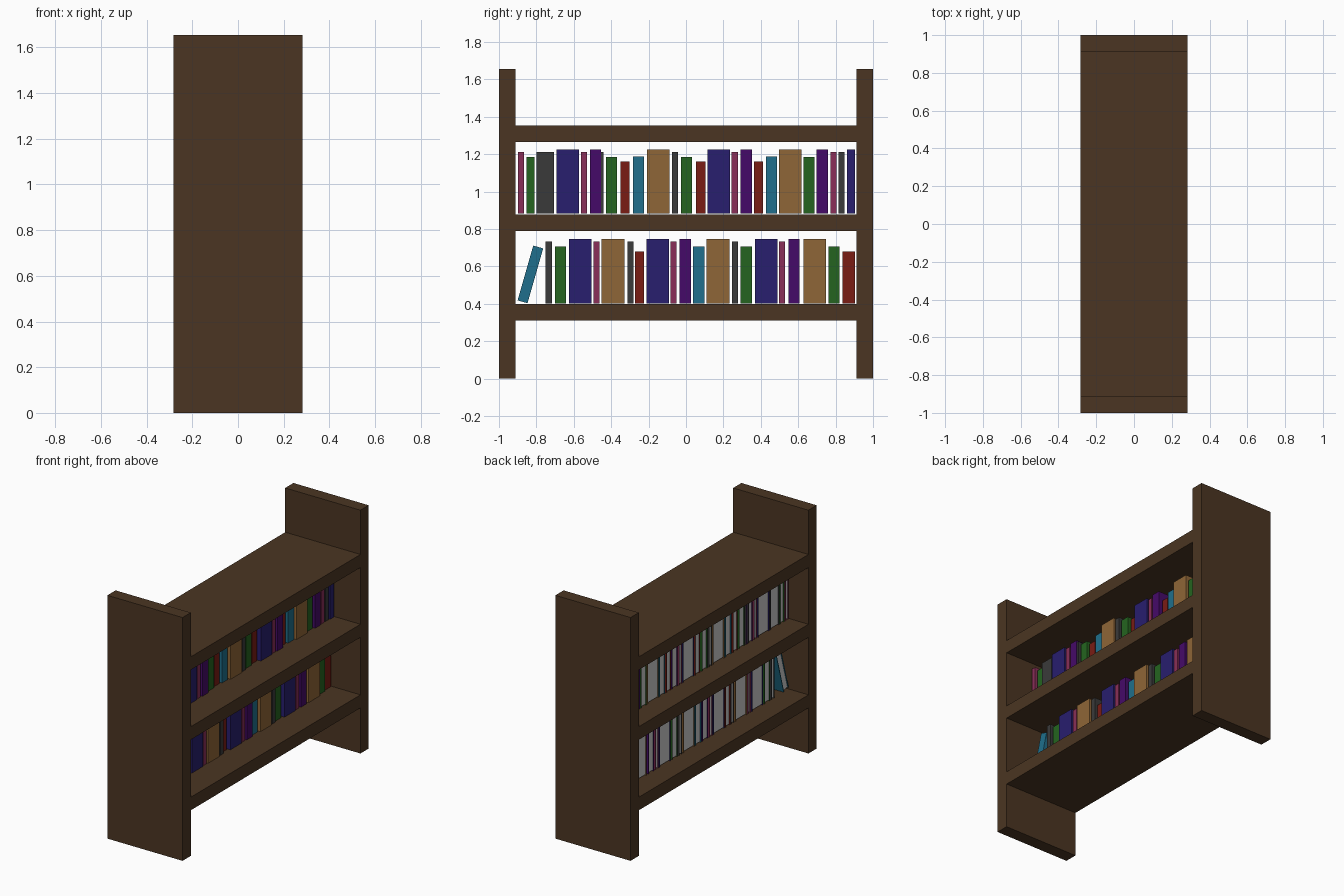
import bpy, bmesh
from math import radians
from mathutils import Matrix, Vector

if "Cube" in bpy.data.objects:
    bpy.data.objects.remove(bpy.data.objects["Cube"])


def material(name, rgb):
    m = bpy.data.materials.new(name)
    m.diffuse_color = (*rgb, 1)
    m.use_nodes = True
    m.node_tree.nodes["Principled BSDF"].inputs["Base Color"].default_value = m.diffuse_color
    return m


def add_box(bm, lo, hi, mat=0):
    lo, hi = Vector(lo), Vector(hi)
    m = Matrix.Translation((lo + hi) / 2) @ Matrix.Diagonal((*(hi - lo), 1))
    verts = bmesh.ops.create_cube(bm, size=1, matrix=m)["verts"]
    for f in {f for v in verts for f in v.link_faces}:
        f.material_index = mat


def make_object(name, bm, mats):
    me = bpy.data.meshes.new(name)
    bm.to_mesh(me)
    bm.free()
    for m in mats:
        me.materials.append(m)
    ob = bpy.data.objects.new(name, me)
    bpy.context.collection.objects.link(ob)
    return ob


def board(name, lo, hi):
    bm = bmesh.new()
    add_box(bm, lo, hi)
    return make_object(name, bm, [wood])


wood = material("wood", (0.07, 0.036, 0.016))
paper = material("paper", (0.75, 0.75, 0.75))

# Case: two end panels and three shelves
HALF, INNER = 0.283, 0.912
board("left_end_panel", (-HALF, -1, 0), (HALF, -INNER, 1.655))
board("right_end_panel", (-HALF, INNER, 0), (HALF, 1, 1.655))
for name, z in (("bottom_shelf", 0.31), ("middle_shelf", 0.79), ("top_shelf", 1.265)):
    board(name, (-HALF, -INNER, z), (HALF, INNER, z + 0.089))

# Book kinds: thickness, height, cover
KINDS = {
    "pink": (0.033, 0.33, material("pink", (0.254, 0.028, 0.098))),
    "green": (0.060, 0.304, material("green", (0.018, 0.127, 0.014))),
    "grey": (0.033, 0.33, material("charcoal", (0.042, 0.042, 0.042))),
    "navy": (0.120, 0.344, material("navy", (0.021, 0.013, 0.156))),
    "violet": (0.060, 0.343, material("violet", (0.06, 0.003, 0.138))),
    "red": (0.050, 0.278, material("red", (0.195, 0.012, 0.007))),
    "teal": (0.060, 0.305, material("teal", (0.014, 0.159, 0.262))),
    "tan": (0.121, 0.344, material("tan", (0.275, 0.133, 0.038))),
}


def book(kind, y, z, width=None, lean=0):
    w, h, cover = KINDS[kind]
    w = (width or w) / 2
    t, back = 0.005, -0.142
    spine = back + 0.12 + 0.33 * h
    bm = bmesh.new()
    # two cover boards, spine, page block
    add_box(bm, (back, -w, 0), (spine, -w + t, h))
    add_box(bm, (back, w - t, 0), (spine, w, h))
    add_box(bm, (spine - t, -w + t, 0), (spine, w - t, h))
    add_box(bm, (back + 0.005, -w + t, 0.005), (spine - t, w - t, h - 0.005), 1)
    ob = make_object(kind + "_book", bm, [cover, paper])
    ob.location = (0, y, z)
    ob.rotation_euler.x = -lean


# Rows of books, placed by centre
UPPER = [("pink", -.882), ("green", -.832, .043), ("grey", -.753, .094), ("navy", -.633),
         ("pink", -.545), ("violet", -.484), ("grey", -.457), ("green", -.398), ("red", -.326),
         ("teal", -.254), ("tan", -.149), ("grey", -.059), ("green", .003), ("red", .078),
         ("navy", .175), ("pink", .261), ("violet", .322), ("red", .388), ("teal", .457),
         ("tan", .558), ("green", .658), ("violet", .729), ("pink", .789), ("grey", .832),
         ("navy", .882, .043)]
LOWER = [("grey", -.734), ("green", -.671), ("navy", -.565), ("pink", -.478), ("tan", -.390),
         ("grey", -.297), ("red", -.249), ("navy", -.152), ("pink", -.066), ("violet", -.004),
         ("teal", .068), ("tan", .171), ("grey", .262), ("green", .322), ("navy", .429),
         ("pink", .514), ("violet", .578), ("tan", .688), ("green", .792), ("red", .869, .067)]
for row, z in ((UPPER, 0.882), (LOWER, 0.403)):
    for kind, y, *width in row:
        book(kind, y, z, *width)

# Leaning book at the end of the lower row
book("teal", -0.874, 0.411, 0.055, radians(16))
